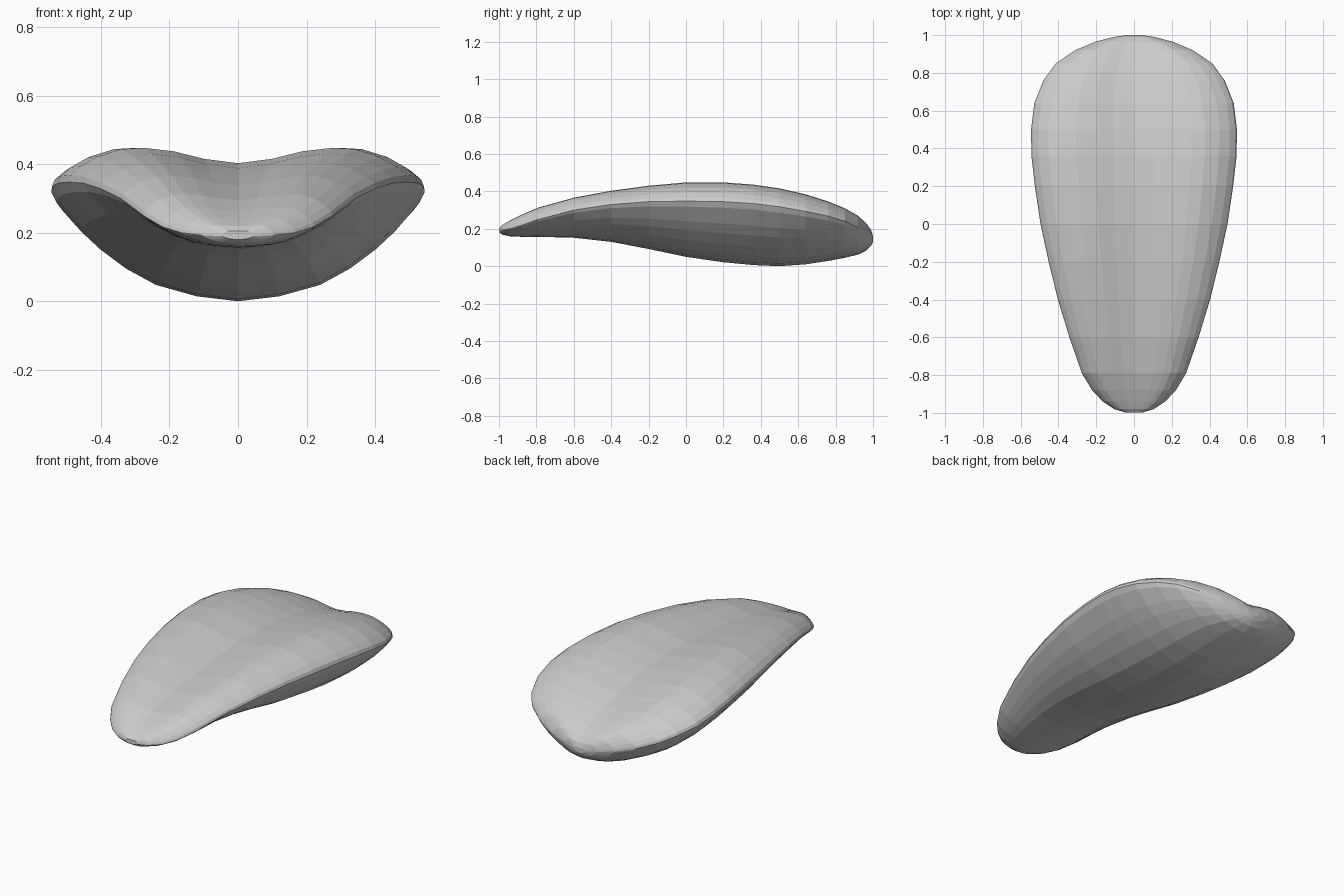
import bpy, bmesh

# Stations along the saddle: y, half width, ridge height, centre dip, rim height, keel height
STATIONS = [
    (-0.998, 0.045, 0.205, 0.000, 0.190, 0.180),
    (-0.980, 0.105, 0.222, 0.002, 0.193, 0.168),
    (-0.940, 0.165, 0.245, 0.006, 0.200, 0.160),
    (-0.880, 0.222, 0.275, 0.011, 0.218, 0.157),
    (-0.790, 0.276, 0.313, 0.018, 0.250, 0.157),
    (-0.600, 0.342, 0.366, 0.028, 0.300, 0.152),
    (-0.400, 0.403, 0.403, 0.036, 0.330, 0.130),
    (-0.200, 0.452, 0.430, 0.042, 0.345, 0.092),
    (0.000, 0.495, 0.448, 0.045, 0.348, 0.050),
    (0.200, 0.525, 0.448, 0.045, 0.345, 0.021),
    (0.360, 0.543, 0.436, 0.044, 0.335, 0.006),
    (0.500, 0.545, 0.416, 0.042, 0.318, 0.000),
    (0.640, 0.528, 0.384, 0.038, 0.293, 0.010),
    (0.760, 0.480, 0.346, 0.034, 0.268, 0.028),
    (0.850, 0.415, 0.309, 0.030, 0.240, 0.045),
    (0.920, 0.312, 0.269, 0.023, 0.205, 0.062),
    (0.965, 0.205, 0.228, 0.014, 0.178, 0.084),
    (0.990, 0.110, 0.192, 0.006, 0.160, 0.110),
    (1.000, 0.040, 0.160, 0.000, 0.148, 0.130),
]
# Half cross-section: width fraction, rise above rim (+) or drop to keel (-), dip weight
SECTION = [
    (0.0, 1.0, 1.0), (0.2, 1.0, 0.72), (0.38, 1.0, 0.23), (0.56, 1.0, 0.0),
    (0.69, 0.96, 0), (0.83, 0.74, 0), (0.93, 0.45, 0), (0.985, 0.2, 0),
    (1.0, 0.0, 0), (0.97, -0.1, 0), (0.84, -0.36, 0), (0.74, -0.52, 0),
    (0.6, -0.7, 0), (0.44, -0.85, 0), (0.22, -0.955, 0), (0.0, -1.0, 0),
]
# Complete the section by mirroring its side points
LOOP = SECTION + [(-u, v, g) for u, v, g in SECTION[-2:0:-1]]


def height(v, g, ridge, dip, rim, keel):
    span = ridge - rim if v >= 0 else rim - keel
    return rim + v * span - g * dip


# Saddle body: loft the section through all stations and close both tips
bm = bmesh.new()
rings = []
for y, w, ridge, dip, rim, keel in STATIONS:
    rings.append([bm.verts.new((u * w, y, height(v, g, ridge, dip, rim, keel)))
                  for u, v, g in LOOP])
n = len(LOOP)
for a, b in zip(rings, rings[1:]):
    for i in range(n):
        j = (i + 1) % n
        bm.faces.new((a[i], a[j], b[j], b[i]))
bm.faces.new(rings[0])
bm.faces.new(rings[-1][::-1])
bmesh.ops.recalc_face_normals(bm, faces=bm.faces)

mesh = bpy.data.meshes.new("saddle_seat")
bm.to_mesh(mesh)
bm.free()
saddle = bpy.data.objects.new("saddle_seat", mesh)
bpy.context.collection.objects.link(saddle)
